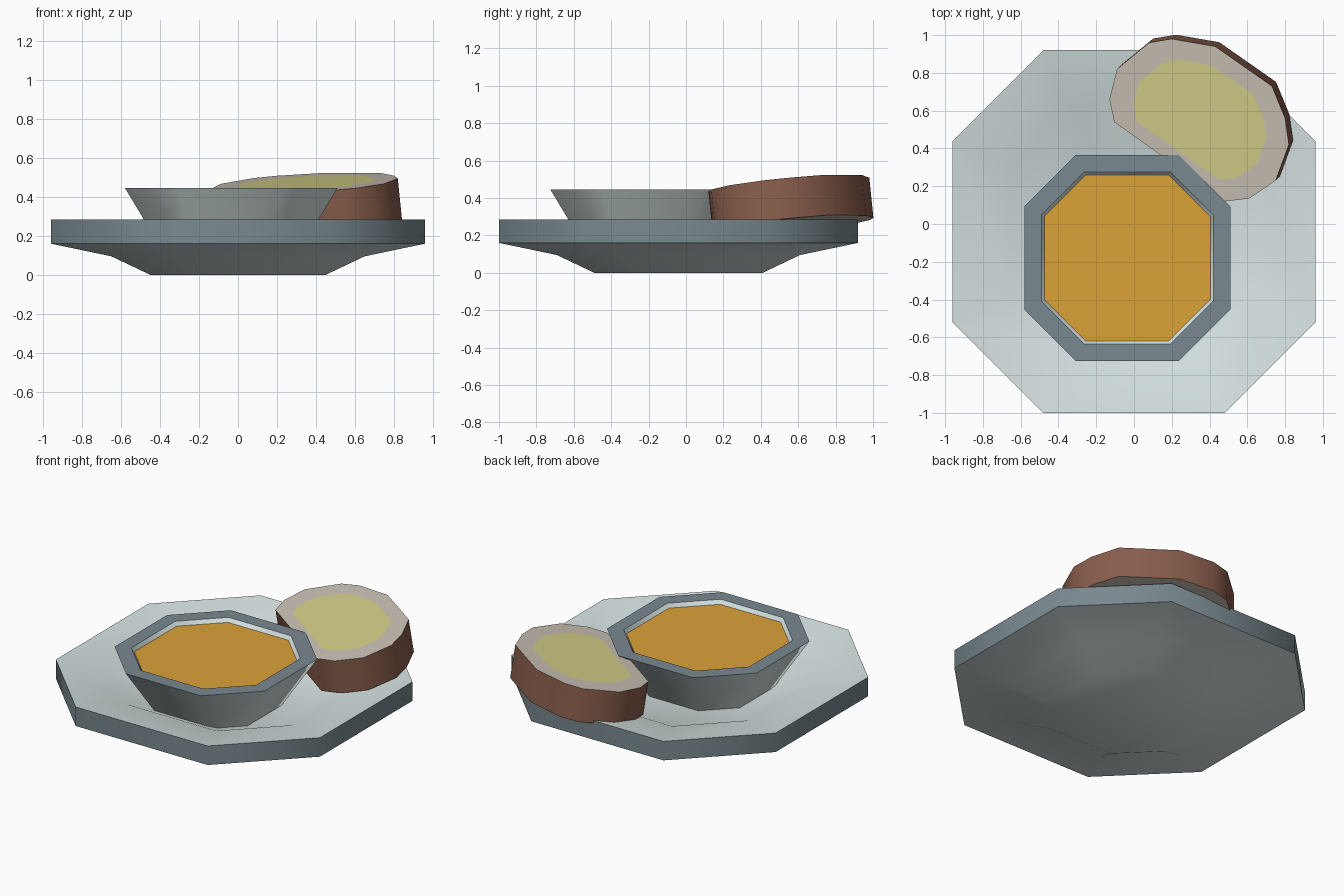
import bpy, math
from mathutils import Vector

if "Cube" in bpy.data.objects:
    bpy.data.objects.remove(bpy.data.objects["Cube"])


def material(name, rgb):
    # sRGB 0-255 converted to linear
    m = bpy.data.materials.new(name)
    lin = [((c / 255 + 0.055) / 1.055) ** 2.4 for c in rgb]
    m.diffuse_color = (*lin, 1)
    m.use_nodes = True
    m.node_tree.nodes["Principled BSDF"].inputs["Base Color"].default_value = m.diffuse_color
    return m


china = material("pale china", (214, 226, 226))
slate = material("slate rim", (121, 137, 143))
soup_mat = material("orange soup", (219, 162, 57))
crust = material("brown crust", (136, 93, 75))
crumb = material("beige crumb", (203, 194, 182))
spread = material("yellow spread", (213, 208, 137))


def octagon(cx, cy, r, z):
    # square of half width r with corners cut at half the width
    h = r / 2
    pts = [(r, -h), (r, h), (h, r), (-h, r), (-r, h), (-r, -h), (-h, -r), (h, -r)]
    return [(cx + x, cy + y, z) for x, y in pts]


def loft(name, rings, band_mats, cap_mats, mats):
    """Join rings of equal size by quads; cap both ends."""
    n = len(rings[0])
    verts = [p for ring in rings for p in ring]
    faces, idx = [], []
    for k in range(len(rings) - 1):
        for i in range(n):
            j = (i + 1) % n
            faces.append((k * n + i, k * n + j, (k + 1) * n + j, (k + 1) * n + i))
            idx.append(band_mats[k])
    last = (len(rings) - 1) * n
    faces += [tuple(range(n))[::-1], tuple(range(last, last + n))]
    idx += cap_mats
    me = bpy.data.meshes.new(name)
    me.from_pydata(verts, [], faces)
    for m in mats:
        me.materials.append(m)
    for p, i in zip(me.polygons, idx):
        p.material_index = i
    ob = bpy.data.objects.new(name, me)
    bpy.context.collection.objects.link(ob)
    bpy.context.view_layer.objects.active = ob
    ob.select_set(True)
    bpy.ops.object.shade_smooth_by_angle(angle=math.radians(50))
    ob.select_set(False)
    return ob


# plate: underside, slate rim, sloping dish
plate_profile = [(0.45, 0), (0.65, 0.095), (0.96, 0.16), (0.96, 0.285), (0.65, 0.225), (0.45, 0.13)]
loft("plate", [octagon(0, -0.04, r, z) for r, z in plate_profile],
     [0, 0, 1, 0, 0], [0, 0], [china, slate])

# bowl: flared wall, slate lip, inner wall
BX, BY = -0.035, -0.18
bowl_profile = [(0.35, 0.12), (0.545, 0.445), (0.455, 0.445), (0.43, 0.405)]
loft("bowl", [octagon(BX, BY, r, z) for r, z in bowl_profile],
     [0, 1, 0], [0, 0], [china, slate])

# soup surface
loft("soup", [octagon(BX, BY, 0.432, 0.412), octagon(BX, BY, 0.441, 0.42)],
     [0], [0, 0], [soup_mat])

# bread slice leaning beside the bowl
outline = [(-0.105, 0.54), (0.485, 0.12), (0.61, 0.135), (0.75, 0.23), (0.82, 0.42),
           (0.80, 0.56), (0.73, 0.73), (0.43, 0.94), (0.20, 0.98), (0.08, 0.96),
           (-0.09, 0.82), (-0.13, 0.66)]


def on_slice(x, y):
    return Vector((x, y, 0.523 + 0.081 * (x - 0.73) + 0.114 * (y - 0.73)))


top = [on_slice(x, y) for x, y in outline]
bottom = [p + Vector((0.022, 0.022, -0.215)) for p in top]
inner = [on_slice(0.36 + (x - 0.36) * 0.74, 0.555 + (y - 0.555) * 0.74) for x, y in outline]
loft("bread_slice", [bottom, top, inner], [0, 1], [1, 2], [crust, crumb, spread])
